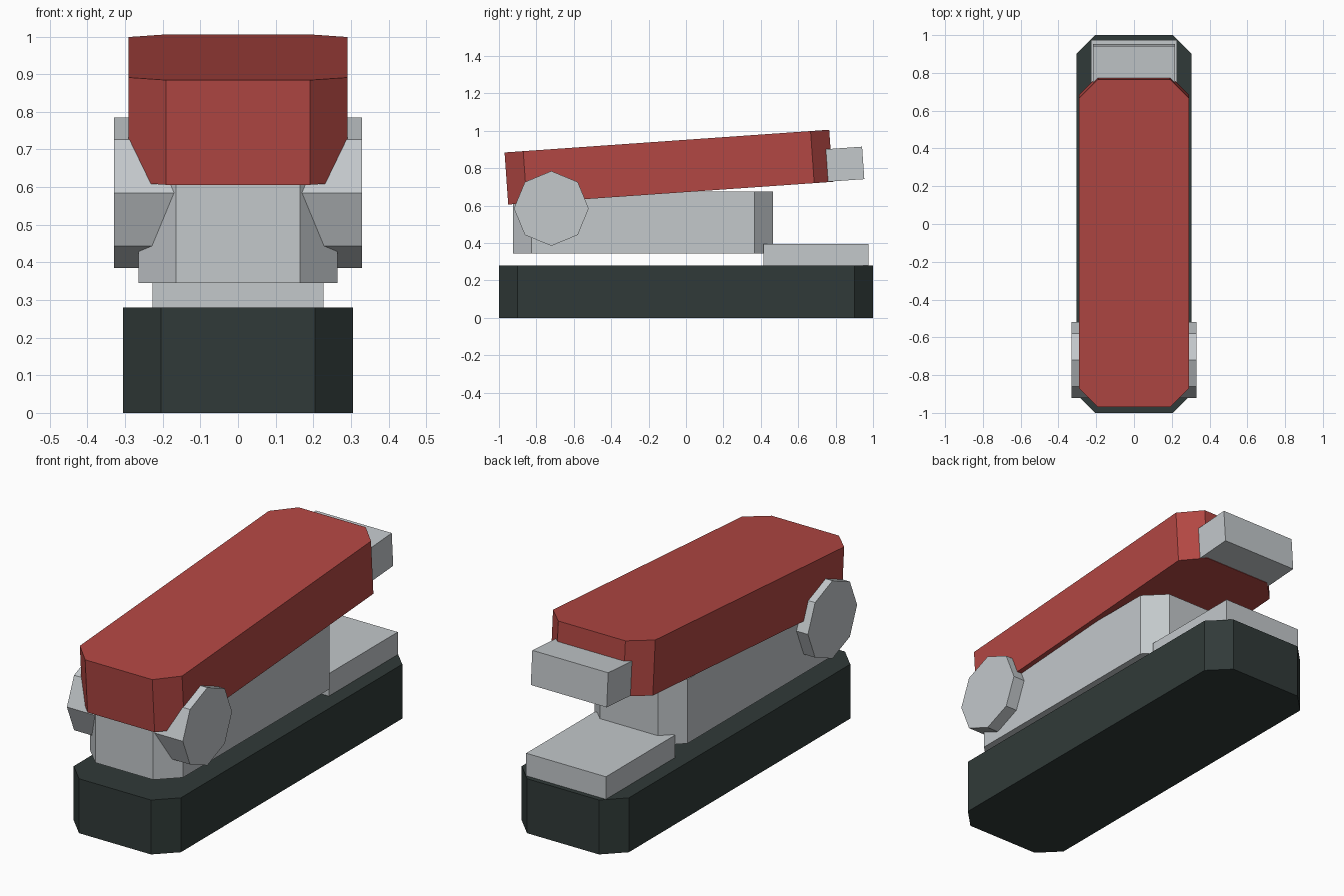
import bpy, bmesh, math

if "Cube" in bpy.data.objects:
    bpy.data.objects.remove(bpy.data.objects["Cube"])


def material(name, rgb):
    # sRGB bytes to linear diffuse colour
    lin = [((c / 255 + 0.055) / 1.055) ** 2.4 for c in rgb]
    m = bpy.data.materials.new(name)
    m.diffuse_color = (*lin, 1)
    m.use_nodes = True
    m.node_tree.nodes["Principled BSDF"].inputs["Base Color"].default_value = m.diffuse_color
    return m


RED = material("red", (178, 71, 67))
DARK = material("dark_green_grey", (48, 58, 56))
GREY = material("light_grey", (195, 200, 203))


def block(name, mat, half_x, y0, y1, z0, z1, chamfer=0.0):
    """Extruded rectangle with optionally cut vertical corners."""
    c = chamfer
    if c:
        pts = [(half_x, y0 + c), (half_x, y1 - c), (half_x - c, y1), (c - half_x, y1),
               (-half_x, y1 - c), (-half_x, y0 + c), (c - half_x, y0), (half_x - c, y0)]
    else:
        pts = [(half_x, y0), (half_x, y1), (-half_x, y1), (-half_x, y0)]
    bm = bmesh.new()
    face = bm.faces.new([bm.verts.new((x, y, z0)) for x, y in pts])
    top = bmesh.ops.extrude_face_region(bm, geom=[face])["geom"]
    bmesh.ops.translate(bm, vec=(0, 0, z1 - z0),
                        verts=[v for v in top if isinstance(v, bmesh.types.BMVert)])
    bmesh.ops.recalc_face_normals(bm, faces=bm.faces)
    me = bpy.data.meshes.new(name)
    bm.to_mesh(me)
    bm.free()
    me.materials.append(mat)
    ob = bpy.data.objects.new(name, me)
    bpy.context.collection.objects.link(ob)
    return ob


# Base, anvil plate and staple magazine
block("base", DARK, 0.305, -1, 1, 0, 0.28, 0.1)
block("anvil_plate", GREY, 0.227, 0.415, 0.975, 0.275, 0.396)
block("magazine", GREY, 0.265, -0.925, 0.465, 0.345, 0.675, 0.1)

# Tilted handle with its nose block, sharing one local frame
handle = block("handle", RED, 0.291, -0.87, 0.87, -0.1395, 0.1395, 0.1)
nose = block("nose", GREY, 0.216, 0.84, 1.039, -0.137, 0.037)
for part in (handle, nose):
    part.location = (0, -0.0925, 0.806)
    part.rotation_euler.x = math.radians(4)

# Octagonal hinge pin through the front end
bpy.ops.mesh.primitive_cylinder_add(vertices=8, radius=0.2, depth=0.66,
                                    location=(0, -0.72, 0.585),
                                    rotation=(0, math.pi / 2, 0))
pin = bpy.context.object
pin.name = "hinge_pin"
pin.data.materials.append(GREY)
